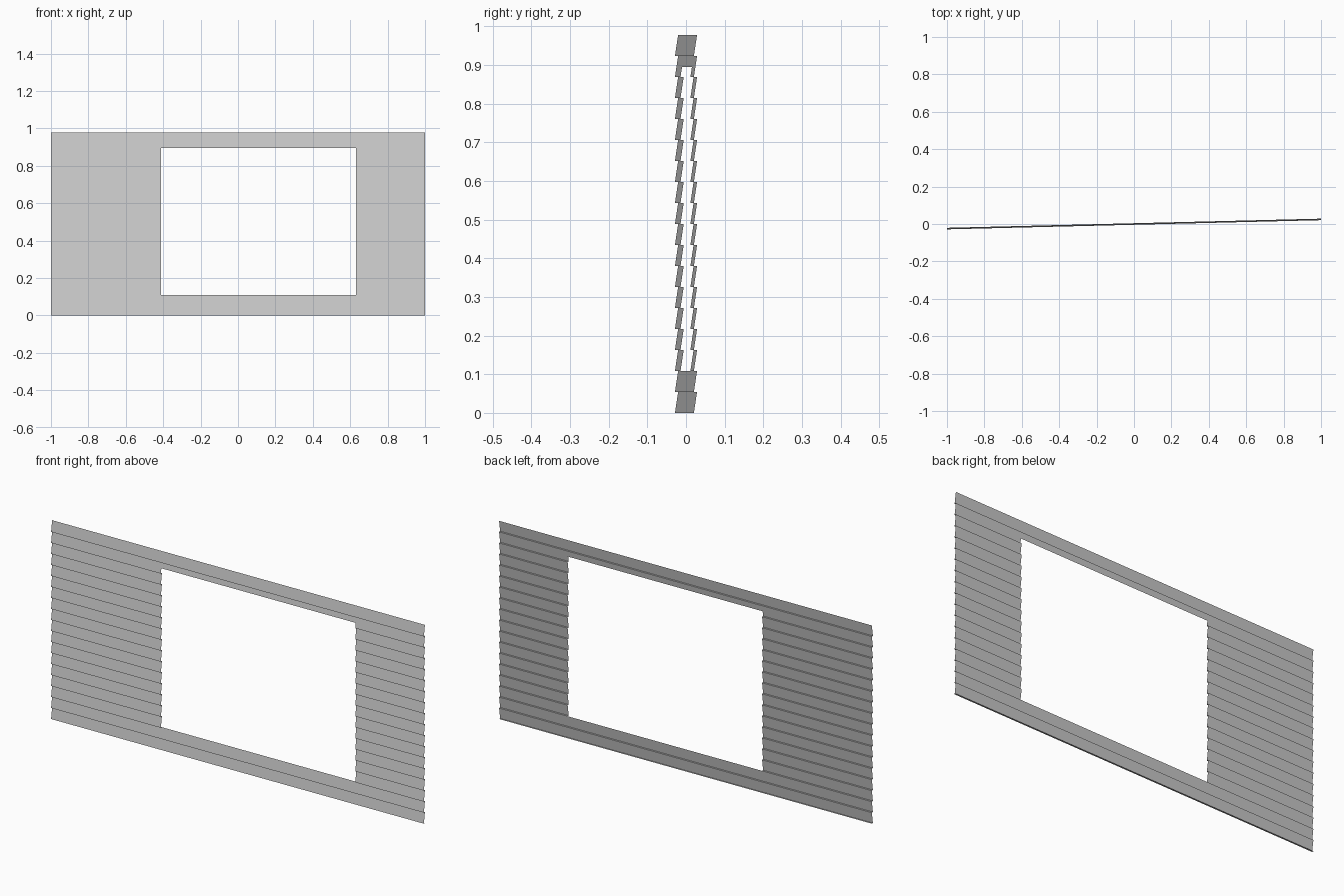
import bpy, bmesh

if "Cube" in bpy.data.objects:
    bpy.data.objects.remove(bpy.data.objects["Cube"])

BOARDS, PITCH = 18, 0.9775 / 18
LEAN, SKEW = 0.0041, 0.0245       # board tilt, slight turn of the whole wall
WIN_X = (-0.411, 0.632)
WIN_Z = (2 * PITCH, 0.894)

bm = bmesh.new()


def strip(x0, x1, a, b):
    """Quad facing the front between two (y, z) profile points."""
    pts = [(x0, a), (x1, a), (x1, b), (x0, b)]
    bm.faces.new([bm.verts.new((x, p[0] + SKEW * x, p[1])) for x, p in pts])


def row(a, b, opening):
    """One full-width strip, or two strips either side of the window."""
    if opening:
        strip(-1, WIN_X[0], a, b)
        strip(WIN_X[1], 1, a, b)
    else:
        strip(-1, 1, a, b)


# Overlapping boards: a ledge underneath each, then the sloping face
for i in range(BOARDS):
    z0, z1 = i * PITCH, (i + 1) * PITCH
    inside = WIN_Z[0] - 1e-5 < z0 < WIN_Z[1]
    row((LEAN, z0), (-LEAN, z0), inside)
    if inside and z1 > WIN_Z[1]:
        # Board cut by the head of the window
        y = -LEAN + 2 * LEAN * (WIN_Z[1] - z0) / PITCH
        row((-LEAN, z0), (y, WIN_Z[1]), True)
        row((y, WIN_Z[1]), (LEAN, z1), False)
    else:
        row((-LEAN, z0), (LEAN, z1), inside)

bmesh.ops.remove_doubles(bm, verts=bm.verts, dist=1e-5)
mesh = bpy.data.meshes.new("siding_wall")
bm.to_mesh(mesh)
bm.free()
wall = bpy.data.objects.new("siding_wall", mesh)
bpy.context.collection.objects.link(wall)
